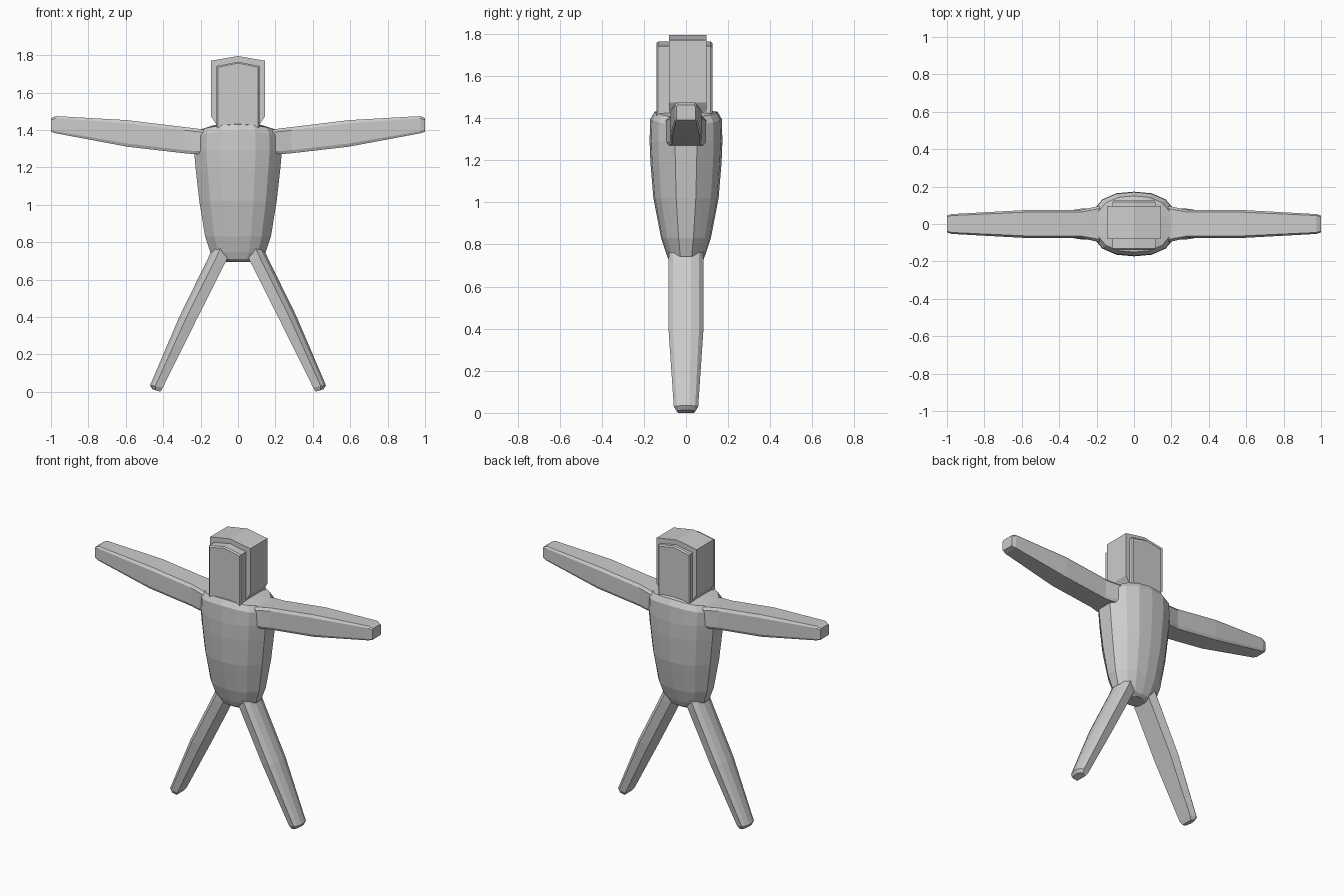
import bpy, bmesh

if "Cube" in bpy.data.objects:
    bpy.data.objects.remove(bpy.data.objects["Cube"], do_unlink=True)

GREY = (0.6, 0.6, 0.6, 1.0)
grey = bpy.data.materials.new("plain_grey")
grey.use_nodes = True
grey.diffuse_color = GREY
grey.node_tree.nodes["Principled BSDF"].inputs["Base Color"].default_value = GREY


def loft(name, rings):
    """Skin a list of equal-length point rings and cap both ends."""
    bm = bmesh.new()
    loops = [[bm.verts.new(p) for p in ring] for ring in rings]
    n = len(loops[0])
    for a, b in zip(loops, loops[1:]):
        for i in range(n):
            j = (i + 1) % n
            bm.faces.new((a[i], a[j], b[j], b[i]))
    bm.faces.new(loops[0])
    bm.faces.new(loops[-1])
    bmesh.ops.recalc_face_normals(bm, faces=bm.faces)
    mesh = bpy.data.meshes.new(name)
    bm.to_mesh(mesh)
    bm.free()
    mesh.materials.append(grey)
    obj = bpy.data.objects.new(name, mesh)
    bpy.context.collection.objects.link(obj)
    return obj


# Torso: rounded section, tapering to the hips, domed shoulders
quarter = [(0, 1), (0.4, 0.95), (0.72, 0.76), (0.87, 0.52), (1, 0.3)]
half = quarter + [(x, -y) for x, y in reversed(quarter)]
section = half + [(-x, y) for x, y in reversed(half[1:-1])]
# half width, half depth, height, drop of the ring towards its sides
stations = [(0.07, 0.055, 0.695, 0), (0.115, 0.075, 0.71, 0), (0.148, 0.09, 0.745, 0),
            (0.176, 0.118, 0.83, 0), (0.207, 0.155, 1.02, 0), (0.226, 0.169, 1.19, 0),
            (0.235, 0.173, 1.29, 0), (0.234, 0.17, 1.395, 0.03),
            (0.208, 0.15, 1.43, 0.03), (0.13, 0.11, 1.437, 0.012)]
loft("torso", [[(x * w, y * d, z - drop * x * x) for x, y in section]
               for w, d, z, drop in stations])


# Head: wide gabled block crossed by a narrower, deeper one
def gable(half_w, foot_w, z0, z1, eave, ridge, y):
    return [(-foot_w, y, z0), (foot_w, y, z0), (half_w, y, z1), (half_w, y, eave),
            (0, y, ridge), (-half_w, y, eave), (-half_w, y, z1)]


loft("head_block", [gable(0.145, 0.11, 1.42, 1.475, 1.77, 1.795, y) for y in (-0.08, 0.097)])
loft("head_face_and_back", [gable(0.115 - c, 0.115 - c, 1.40, 1.45, 1.742 - c, 1.764 - c, y)
                            for y, c in ((-0.14, 0.007), (-0.132, 0), (0.117, 0), (0.125, 0.007))])


# Arms: chamfered bars rising slightly to the tip
def arm_ring(s, x, hw, lo, hi):
    c = (hi - lo) * 0.12
    side = [(0.9, lo), (1, lo + c), (1, hi - c), (0.85, hi)]
    return [(s * x, k * hw, z) for k, z in side] + [(s * x, -k * hw, z) for k, z in reversed(side)]


arm = [(0.17, 0.10, 1.275, 1.40), (0.225, 0.088, 1.27, 1.408), (0.285, 0.075, 1.275, 1.415),
       (0.59, 0.074, 1.31, 1.452), (0.975, 0.053, 1.382, 1.474), (1.0, 0.045, 1.39, 1.462)]


# Legs: splayed, flat on the inside and rounded on the outside
leg_section = [(0, -0.85), (0, 0.85), (0.6, 1), (0.85, 0.75), (1, 0.28),
               (1, -0.28), (0.85, -0.75), (0.6, -1)]


def leg_ring(s, xo, zo, xi, zi, hw):
    return [(s * (xi + (xo - xi) * u), v * hw, zi + (zo - zi) * u) for u, v in leg_section]


# outer x, outer z, inner x, inner z, half depth
leg = [(0.125, 0.79, 0.04, 0.75, 0.08), (0.15, 0.735, 0.063, 0.70, 0.083),
       (0.312, 0.405, 0.222, 0.385, 0.083), (0.47, 0.035, 0.402, 0.022, 0.058),
       (0.458, 0.014, 0.415, 0.0, 0.045)]

for side, s in (("left", 1), ("right", -1)):
    loft(side + "_arm", [arm_ring(s, *st) for st in arm])
    loft(side + "_leg", [leg_ring(s, *st) for st in leg])
